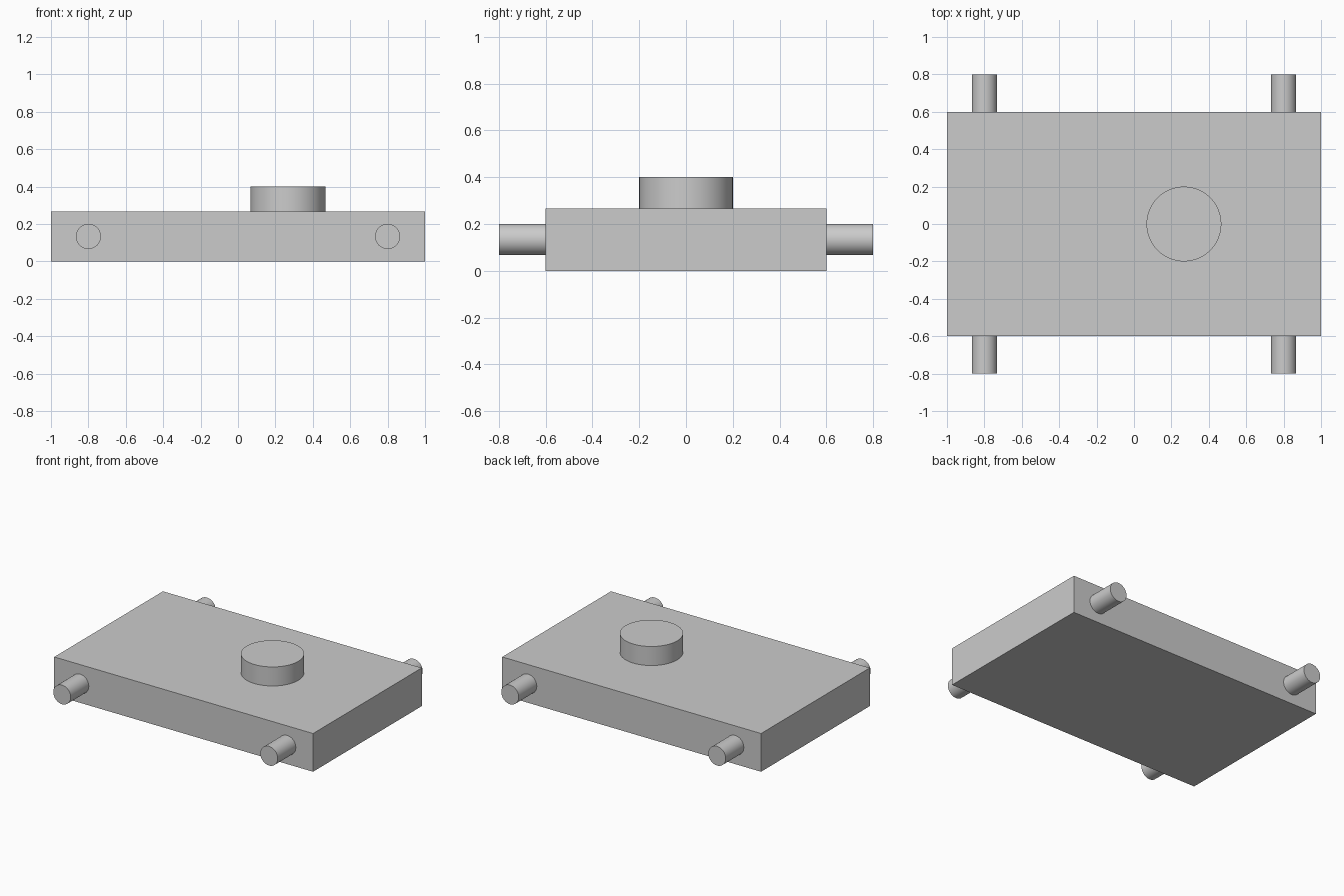
import bpy
import math

default = bpy.data.objects.get("Cube")
if default:
    bpy.data.objects.remove(default, do_unlink=True)

# Single grey material
GREY = (0.6, 0.6, 0.6, 1.0)
grey = bpy.data.materials.new("plain grey")
grey.use_nodes = True
grey.diffuse_color = GREY
grey.node_tree.nodes["Principled BSDF"].inputs["Base Color"].default_value = GREY

WIDTH, DEPTH, HEIGHT = 2.0, 1.2, 0.267
PEG_RADIUS, PEG_LENGTH = 0.067, 0.2
KNOB_RADIUS, KNOB_HEIGHT = 0.2, 0.133


def finish(name):
    obj = bpy.context.object
    obj.name = name
    obj.data.materials.append(grey)
    return obj


def cylinder(name, radius, length, location, rotation=(0, 0, 0)):
    bpy.ops.mesh.primitive_cylinder_add(vertices=64, radius=radius, depth=length,
                                        location=location, rotation=rotation)
    finish(name)
    bpy.ops.object.shade_smooth_by_angle(angle=math.radians(30))


# Flat slab body
bpy.ops.mesh.primitive_cube_add(size=1, location=(0, 0, HEIGHT / 2))
body = finish("body")
body.scale = (WIDTH, DEPTH, HEIGHT)
bpy.ops.object.transform_apply(location=False, rotation=False, scale=True)

# Round knob on the top, off centre
cylinder("top_knob", KNOB_RADIUS, KNOB_HEIGHT, (0.267, 0, HEIGHT + KNOB_HEIGHT / 2))

# Four pegs on the long sides
for end, y_sign in (("front", -1), ("back", 1)):
    for side, x_sign in (("left", 1), ("right", -1)):
        y = y_sign * (DEPTH + PEG_LENGTH) / 2
        cylinder(f"{end}_{side}_peg", PEG_RADIUS, PEG_LENGTH,
                 (x_sign * 0.8, y, HEIGHT / 2), (math.pi / 2, 0, 0))
